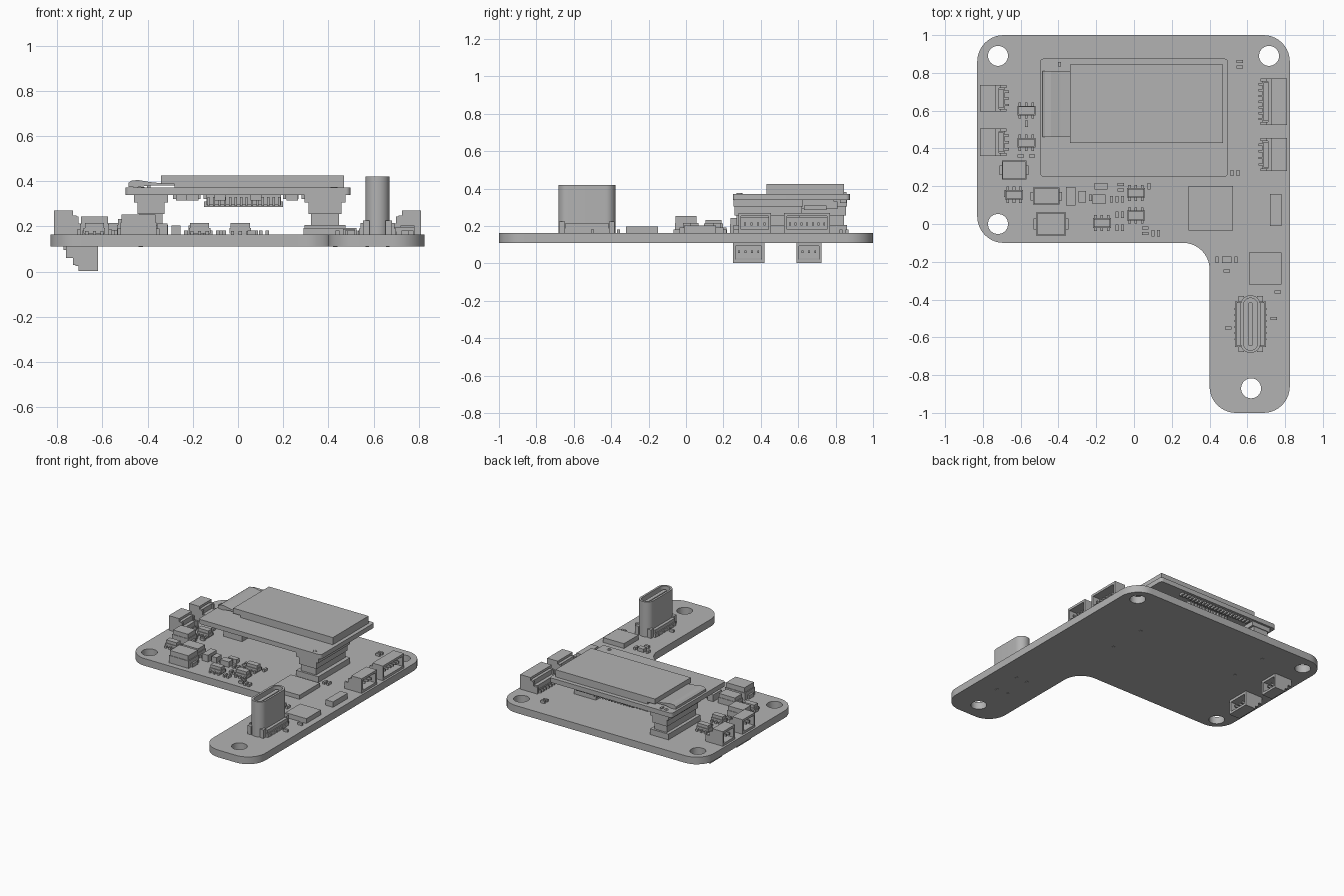
import bpy
import bmesh
import math
from mathutils import Vector, Matrix

default_cube = bpy.data.objects.get("Cube")
if default_cube:
    bpy.data.objects.remove(default_cube, do_unlink=True)

GREY = (0.45, 0.45, 0.45, 1.0)
material = bpy.data.materials.new("plain_grey")
material.use_nodes = True
material.diffuse_color = GREY
material.node_tree.nodes["Principled BSDF"].inputs["Base Color"].default_value = GREY

BOTTOM, TOP = 0.11, 0.163      # faces of the main board
MODULE = 0.338                 # underside of the raised display module


def add_object(name, mesh):
    mesh.materials.clear()
    mesh.materials.append(material)
    obj = bpy.data.objects.new(name, mesh)
    bpy.context.collection.objects.link(obj)
    return obj


def finish(name, bm):
    bmesh.ops.recalc_face_normals(bm, faces=bm.faces)
    mesh = bpy.data.meshes.new(name)
    bm.to_mesh(mesh)
    bm.free()
    return add_object(name, mesh)


def box(bm, x, y, z):
    """Box from three (low, high) ranges."""
    spans = [(min(s), max(s)) for s in (x, y, z)]
    middle = Vector([(a + b) / 2 for a, b in spans])
    size = Vector([b - a for a, b in spans])
    bmesh.ops.create_cube(bm, size=1, matrix=Matrix.Translation(middle) @ Matrix.Diagonal(size).to_4x4())


def block(bm, cx, cy, w, d, z0, z1):
    box(bm, (cx - w / 2, cx + w / 2), (cy - d / 2, cy + d / 2), (z0, z1))


def rounded(corners, steps=10):
    """Outline with an arc at each (x, y, radius) corner."""
    points = []
    for i, (x, y, r) in enumerate(corners):
        p = Vector((x, y))
        a = (Vector(corners[i - 1][:2]) - p).normalized()
        b = (Vector(corners[(i + 1) % len(corners)][:2]) - p).normalized()
        for k in range(steps + 1):
            t = math.pi / 2 * k / steps
            points.append(p + r * (a * (1 - math.sin(t)) + b * (1 - math.cos(t))))
    return points


def rectangle(cx, cy, w, d, r):
    w, d = w / 2, d / 2
    return rounded([(cx - w, cy - d, r), (cx + w, cy - d, r), (cx + w, cy + d, r), (cx - w, cy + d, r)])


def circle(cx, cy, r, n=32):
    return [Vector((cx + r * math.cos(math.tau * k / n), cy + r * math.sin(math.tau * k / n))) for k in range(n)]


def plate(name, loops, z0, z1):
    """Filled flat outline, inner loops become holes."""
    curve = bpy.data.curves.new(name, "CURVE")
    curve.dimensions = "2D"
    curve.fill_mode = "BOTH"
    curve.extrude = (z1 - z0) / 2
    for loop in loops:
        spline = curve.splines.new("POLY")
        spline.points.add(len(loop) - 1)
        for point, co in zip(spline.points, loop):
            point.co = (co[0], co[1], 0, 1)
        spline.use_cyclic_u = True
    temp = bpy.data.objects.new(name + "_outline", curve)
    bpy.context.collection.objects.link(temp)
    bpy.context.view_layer.update()
    mesh = bpy.data.meshes.new_from_object(temp.evaluated_get(bpy.context.evaluated_depsgraph_get()))
    bpy.data.objects.remove(temp, do_unlink=True)
    bm = bmesh.new()
    bm.from_mesh(mesh)
    bmesh.ops.remove_doubles(bm, verts=bm.verts, dist=1e-5)
    bmesh.ops.translate(bm, verts=bm.verts, vec=(0, 0, (z0 + z1) / 2))
    return finish(name, bm)


# Main L-shaped board with mounting holes
outline = rounded([(-0.83, -0.1, 0.14), (0.4, -0.1, 0.14), (0.4, -1, 0.14),
                   (0.825, -1, 0.14), (0.825, 1, 0.14), (-0.83, 1, 0.14)])
holes = [circle(x, y, 0.053) for x, y in ((-0.72, 0.89), (0.715, 0.89), (-0.72, 0), (0.62, -0.87))]
main_board = plate("main_board", [outline] + holes, BOTTOM, TOP)

# Display module
module_board = plate("module_board", [rectangle(0, 0.563, 0.995, 0.625, 0.02)], MODULE, 0.372)
bm = bmesh.new()
box(bm, (-0.28, 0.47), (0.43, 0.845), (0.372, 0.387))
box(bm, (-0.34, 0.47), (0.43, 0.845), (0.387, 0.425))
finish("display_panel", bm)

# Folded ribbon at the display's end
bm = bmesh.new()
profile = [(-0.485, 0.375), (-0.485, 0.392), (-0.47, 0.403), (-0.44, 0.405), (-0.39, 0.396),
           (-0.33, 0.39), (-0.27, 0.386), (-0.27, 0.38), (-0.4, 0.38), (-0.45, 0.372)]
face = bm.faces.new([bm.verts.new((x, 0.46, z)) for x, z in profile])
side = bmesh.ops.extrude_face_region(bm, geom=[face])["geom"]
bmesh.ops.translate(bm, verts=[v for v in side if isinstance(v, bmesh.types.BMVert)], vec=(0, 0.35, 0))
finish("display_ribbon", bm)

# Small ring marks and parts on the module
for name, x, y in (("front_ring", 0.425, 0.285), ("back_ring", -0.43, 0.84)):
    plate(name, [circle(x, y, 0.016, 16), circle(x, y, 0.008, 16)], 0.372, 0.375)
bm = bmesh.new()
block(bm, -0.395, 0.845, 0.015, 0.025, 0.372, 0.382)
box(bm, (-0.14, 0.19), (0.6, 0.79), (0.295, MODULE))
box(bm, (-0.15, 0.2), (0.63, 0.75), (0.285, 0.31))
for i in range(14):
    block(bm, -0.13 + i * 0.024, 0.7, 0.01, 0.22, 0.29, 0.33)
for i in range(22):
    block(bm, -0.28 + i * 0.027, 0.84, 0.014, 0.035, 0.322, MODULE)
for x, y in ((-0.25, 0.4), (-0.2, 0.5), (-0.08, 0.35), (0.08, 0.4), (0.24, 0.5)):
    block(bm, x, y, 0.05, 0.05, 0.315, MODULE)
finish("module_small_parts", bm)

# Stacking connectors between the boards, with locating pegs
for name, cx, cy, w in (("left_stack", -0.385, 0.675, 0.15), ("right_stack", 0.385, 0.44, 0.18)):
    bm = bmesh.new()
    block(bm, cx, cy, w, 0.37, TOP, 0.205)
    block(bm, cx, cy, w * 0.68, 0.34, 0.205, 0.27)
    block(bm, cx, cy, w * 0.8, 0.36, 0.255, 0.31)
    block(bm, cx, cy, w, 0.37, 0.305, MODULE)
    for s in (-1, 1):
        block(bm, cx + math.copysign(0.045, cx), cy + s * 0.14, 0.02, 0.02, 0.108, TOP)
    finish(name + "_connector", bm)


def socket(name, mouth, inward, y0, y1, base, up, pins):
    """Open wire socket: u runs inward from the mouth, v away from the board."""
    bm = bmesh.new()

    def part(u, y, v):
        box(bm, [mouth + inward * a for a in u], y, [base + up * a for a in v])
    part((0, 0.13), (y0, y1), (0, 0.018))
    part((0, 0.085), (y0, y1), (0.09, 0.107))
    part((0.07, 0.1), (y0, y1), (0, 0.085))
    part((0.1, 0.125), (y0 + 0.02, y1 - 0.02), (0, 0.05))
    for a, b in ((y0, y0 + 0.015), (y1 - 0.015, y1)):
        part((0, 0.085), (a, b), (0, 0.107))
        part((0.085, 0.11), (a, b), (0, 0.08))
        part((0.11, 0.14), (a, b), (0, 0.05))
    for i in range(pins):
        y = y0 + (y1 - y0) * (i + 1) / (pins + 1)
        part((0.02, 0.08), (y - 0.005, y + 0.005), (0.04, 0.055))
        part((0.12, 0.152), (y - 0.006, y + 0.006), (0, 0.015))
    finish(name, bm)


# Named by the model's own sides: its left is +x
socket("right_front_socket", -0.815, 1, 0.36, 0.505, TOP, 1, 3)
socket("right_back_socket", -0.815, 1, 0.595, 0.735, TOP, 1, 3)
socket("left_front_socket", 0.81, -1, 0.28, 0.455, TOP, 1, 4)
socket("left_back_socket", 0.81, -1, 0.525, 0.77, TOP, 1, 7)
socket("under_front_socket", -0.62, -1, 0.25, 0.42, BOTTOM, -1, 4)
socket("under_back_socket", -0.62, -1, 0.59, 0.725, BOTTOM, -1, 3)

# Upright power port: hollow shell, tongue, feet
PX, PY = 0.617, -0.53
port_shell = plate("port_shell", [rectangle(PX, PY, 0.106, 0.305, 0.052),
                                  rectangle(PX, PY, 0.076, 0.275, 0.037)], TOP, 0.42)
plate("port_floor", [rectangle(PX, PY, 0.08, 0.28, 0.039)], TOP, 0.24)
plate("port_tongue", [rectangle(PX, PY, 0.028, 0.23, 0.012)], 0.24, 0.405)
bm = bmesh.new()
for s in (-1, 1):
    block(bm, PX + s * 0.06, PY, 0.03, 0.23, TOP, 0.215)
    block(bm, PX + s * 0.075, PY, 0.014, 0.24, TOP, 0.19)
    for t in (-1, 1):
        block(bm, PX + s * 0.05, PY + t * 0.133, 0.03, 0.03, TOP, 0.225)
        block(bm, PX + s * 0.045, PY + t * 0.1, 0.016, 0.024, 0.108, TOP)
    for i in range(6):
        block(bm, PX + s * 0.075, PY - 0.08 + i * 0.032, 0.02, 0.01, TOP, 0.178)
finish("port_feet", bm)

# Flat chips and larger components
bm = bmesh.new()
for x, y, w, d, h in ((0.407, 0.083, 0.235, 0.235, 0.03), (0.695, -0.235, 0.17, 0.17, 0.035),
                      (0.75, 0.075, 0.06, 0.17, 0.04), (-0.335, 0.147, 0.048, 0.1, 0.05),
                      (-0.275, 0.145, 0.04, 0.06, 0.04), (-0.185, 0.132, 0.07, 0.05, 0.04),
                      (-0.175, 0.2, 0.07, 0.035, 0.03), (0.49, -0.19, 0.05, 0.035, 0.025)):
    block(bm, x, y, w, d, TOP, TOP + h)
finish("flat_chips", bm)

# Power components: body on terminals with a narrower cap
bm = bmesh.new()
for x, y, w, d, h in ((-0.44, 0, 0.16, 0.12, 0.09), (-0.465, 0.147, 0.14, 0.09, 0.07),
                      (-0.635, 0.285, 0.13, 0.1, 0.08)):
    block(bm, x, y, w, d, TOP, TOP + h * 0.6)
    block(bm, x, y, w * 0.93, d * 0.93, TOP + h * 0.6, TOP + h)
    block(bm, x, y, w + 0.025, d * 0.5, TOP, TOP + h * 0.3)
finish("power_components", bm)

# Small leaded chips
bm = bmesh.new()
for x, y in ((-0.57, 0.6), (-0.57, 0.43), (-0.635, 0.155), (0.01, 0.165), (0.01, 0.045), (-0.17, 0.005)):
    block(bm, x, y, 0.095, 0.052, TOP + 0.006, TOP + 0.03)
    block(bm, x, y, 0.085, 0.042, TOP + 0.03, TOP + 0.052)
    for dx in (-0.034, 0, 0.034):
        block(bm, x + dx, y, 0.014, 0.085, TOP, TOP + 0.016)
finish("leaded_chips", bm)

# Tiny passives, lying along x or along y
bm = bmesh.new()
ALONG_X = ((-0.6, 0.36), (-0.54, 0.36), (-0.07, 0.21), (-0.07, 0.18), (0.56, 0.86), (0.56, 0.83),
           (0.76, -0.36), (0.74, -0.5), (0.5, -0.55), (0.49, -0.25), (0.06, -0.05), (0.06, -0.02))
ALONG_Y = ((-0.57, 0.53), (-0.68, 0.16), (-0.23, 0.14), (-0.12, 0.13), (-0.09, 0.13), (-0.06, 0.13),
           (0.08, 0.2), (-0.09, 0.05), (-0.06, 0.05), (-0.09, -0.02), (-0.06, -0.02), (0.1, -0.05),
           (0.13, -0.05), (0.52, 0.27), (0.55, 0.27), (0.44, -0.19), (0.54, -0.19))
for spots, w, d in ((ALONG_X, 0.034, 0.016), (ALONG_Y, 0.016, 0.034)):
    for x, y in spots:
        block(bm, x, y, w, d, TOP, TOP + 0.018)
finish("passives", bm)

# Smooth the rounded edges only
bpy.ops.object.select_all(action="DESELECT")
for obj in (main_board, module_board, port_shell):
    obj.select_set(True)
bpy.context.view_layer.objects.active = main_board
bpy.ops.object.shade_smooth_by_angle(angle=math.radians(30))
